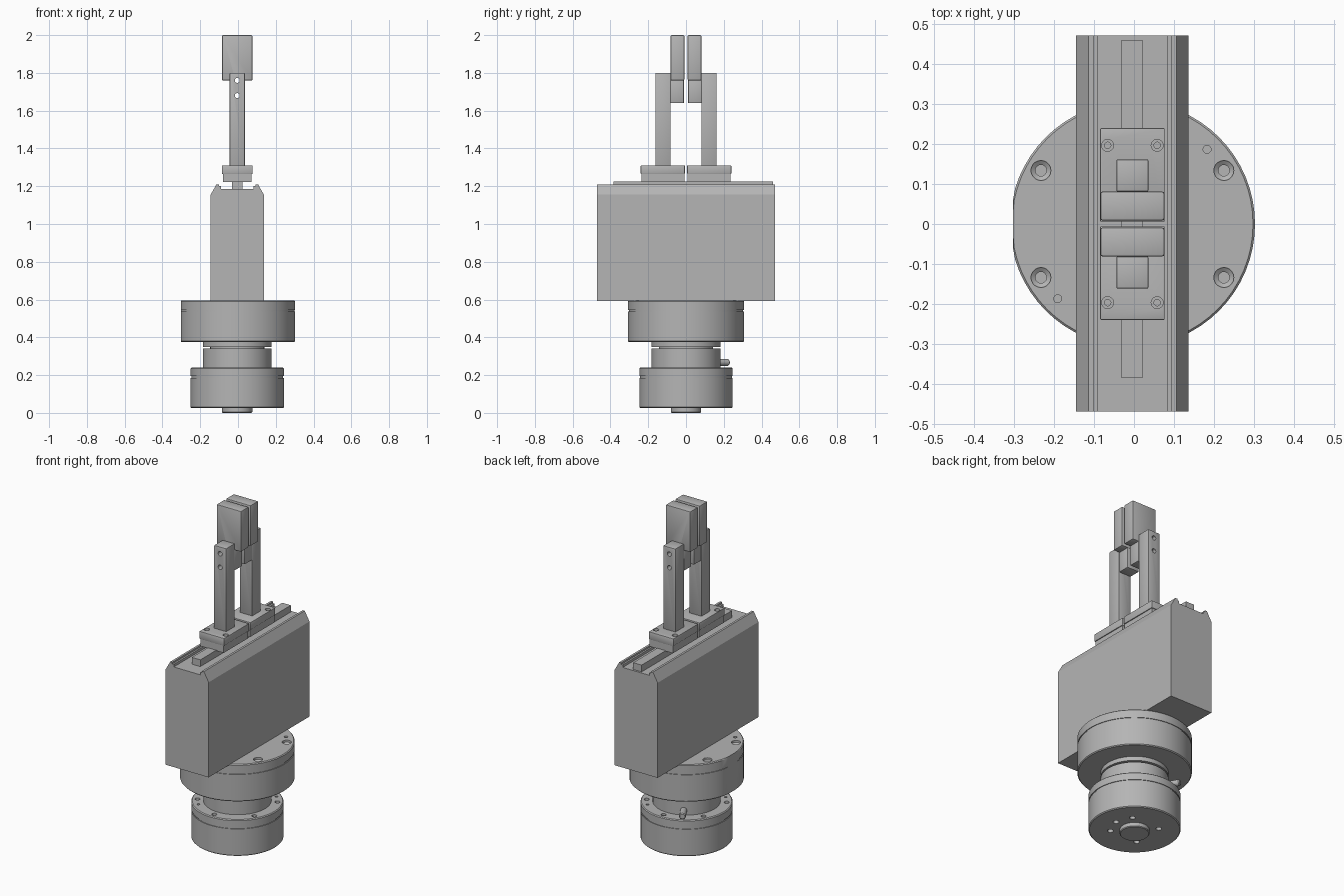
import bpy, bmesh, math
from mathutils import Matrix, Vector

cube = bpy.data.objects.get("Cube")
if cube:
    bpy.data.objects.remove(cube, do_unlink=True)

CX = -0.004  # shared axis of the tool

metal = bpy.data.materials.new("plain grey metal")
metal.use_nodes = True
GREY = (0.46, 0.46, 0.46, 1)
metal.diffuse_color = GREY
metal.node_tree.nodes["Principled BSDF"].inputs["Base Color"].default_value = GREY


def finish(bm, name):
    bmesh.ops.recalc_face_normals(bm, faces=bm.faces)
    mesh = bpy.data.meshes.new(name)
    bm.to_mesh(mesh)
    bm.free()
    mesh.materials.append(metal)
    ob = bpy.data.objects.new(name, mesh)
    bpy.context.collection.objects.link(ob)
    return ob


def activate(ob):
    bpy.ops.object.select_all(action='DESELECT')
    ob.select_set(True)
    bpy.context.view_layer.objects.active = ob


def smooth(ob):
    activate(ob)
    bpy.ops.object.shade_smooth_by_angle(angle=math.radians(30))


def lathe(bm, profile, matrix=Matrix(), seg=64):
    """Closed solid of revolution from (radius, height) points."""
    rings = []
    for r, z in profile:
        rings.append([bm.verts.new(matrix @ Vector((
            r * math.cos(math.tau * i / seg), r * math.sin(math.tau * i / seg), z)))
            for i in range(seg)])
    for a, b in zip(rings, rings[1:]):
        for i in range(seg):
            j = (i + 1) % seg
            bm.faces.new((a[i], a[j], b[j], b[i]))
    bm.faces.new(rings[0])
    bm.faces.new(rings[-1])


def box(name, x, y, z, bevel=0.0):
    bm = bmesh.new()
    size = [b - a for a, b in (x, y, z)]
    mid = [(a + b) / 2 for a, b in (x, y, z)]
    bmesh.ops.create_cube(bm, size=1, matrix=Matrix.Translation(mid) @ Matrix.Diagonal((*size, 1)))
    if bevel:
        bmesh.ops.bevel(bm, geom=bm.edges[:], offset=bevel, segments=2, affect='EDGES', profile=0.5)
    return finish(bm, name)


def prism(name, outline, axis, start, end):
    """Extrude a 2D outline (u, z) along x or y."""
    bm = bmesh.new()
    place = (lambda u, z, d: (u, d, z)) if axis == 'y' else (lambda u, z, d: (d, u, z))
    face = bm.faces.new([bm.verts.new(place(u, z, start)) for u, z in outline])
    ext = bmesh.ops.extrude_face_region(bm, geom=[face])
    move = Vector(place(0, 0, end - start))
    bmesh.ops.translate(bm, vec=move, verts=[v for v in ext["geom"] if isinstance(v, bmesh.types.BMVert)])
    return finish(bm, name)


def drill(ob, holes):
    """Cut holes given as (profile, matrix) pairs."""
    bm = bmesh.new()
    for profile, matrix in holes:
        lathe(bm, profile, matrix, 20)
    cutter = finish(bm, "hole_cutter")
    cutter.hide_render = True
    mod = ob.modifiers.new("holes", 'BOOLEAN')
    mod.operation, mod.solver, mod.object = 'DIFFERENCE', 'EXACT', cutter
    activate(ob)
    bpy.ops.object.modifier_apply(modifier=mod.name)
    bpy.data.objects.remove(cutter, do_unlink=True)


def polar(r, degrees, z):
    a = math.radians(degrees)
    return Matrix.Translation((CX + r * math.cos(a), r * math.sin(a), z))


def plain(r, depth):
    return [(r, -depth), (r, 0.02)]


def flange(r, z0, z1, groove):
    """Disc outline with softened rims and a thin groove."""
    b, g = 0.005, 0.004
    return [(r - b, z0), (r, z0 + b), (r, groove - g), (r - g, groove - g), (r - g, groove + g),
            (r, groove + g), (r, z1 - b), (r - b, z1)]


axis = Matrix.Translation((CX, 0, 0))

# Lower mounting flange with its locating boss
bm = bmesh.new()
lathe(bm, flange(0.247, 0.025, 0.24, 0.19), axis)
lower = finish(bm, "lower_flange")
holes = [(plain(0.014, 0.03), polar(0.215, a, 0.24)) for a in range(30, 390, 60)]
holes += [(plain(0.008, 0.03), polar(0.215, a, 0.24)) for a in (48, 228)]
flip = Matrix.Rotation(math.pi, 4, 'X')
holes += [(plain(0.016, 0.04), polar(0.13, a, 0.025) @ flip) for a in (0, 45, 135, 225, 315)]
drill(lower, holes)
smooth(lower)

bm = bmesh.new()
lathe(bm, [(0.08, 0.03), (0.08, 0.004), (0.076, 0)], axis)
smooth(finish(bm, "locating_boss"))

# Neck with a narrow groove near the top
bm = bmesh.new()
lathe(bm, [(0.182, 0.235), (0.182, 0.34), (0.143, 0.34), (0.143, 0.35), (0.182, 0.35), (0.182, 0.38)], axis)
smooth(finish(bm, "neck"))

# Side pin on the neck
bm = bmesh.new()
aim = Matrix.Translation((CX, 0, 0.267)) @ Matrix.Rotation(math.radians(120), 4, 'Z') @ Matrix.Rotation(math.pi / 2, 4, 'Y')
lathe(bm, [(0.018, 0.15), (0.018, 0.255), (0.014, 0.26)], aim, 24)
smooth(finish(bm, "side_pin"))

# Upper flange with one flat side and countersunk holes
bm = bmesh.new()
lathe(bm, flange(0.307, 0.375, 0.595, 0.54), axis)
for v in bm.verts:
    v.co.x = max(v.co.x, -0.303)
upper = finish(bm, "upper_flange")
stepped = [(0.014, -0.06), (0.014, -0.02), (0.025, -0.012), (0.025, 0.02)]
holes = [(stepped, Matrix.Translation((CX + sx * 0.229, sy * 0.134, 0.595))) for sx in (-1, 1) for sy in (-1, 1)]
holes += [(plain(0.01, 0.03), Matrix.Translation((CX + s * 0.187, s * 0.187, 0.595))) for s in (-1, 1)]
drill(upper, holes)
smooth(upper)

# Gripper housing: chamfered block with a channel along the top
half = [(0.141, 0.593), (0.141, 1.155), (0.11, 1.21), (0.097, 1.21), (0.097, 1.2), (0.087, 1.2), (0.087, 1.185)]
outline = [(CX + u, z) for u, z in half] + [(CX - u, z) for u, z in reversed(half)]
prism("housing", outline, 'y', -0.47, 0.472)
box("guide_rail", (CX - 0.028, CX + 0.027), (-0.385, 0.46), (1.18, 1.225))

# Two mirrored jaws
cross = Matrix.Rotation(math.pi / 2, 4, 'X')
for side, s in (("front", -1), ("back", 1)):
    def span(a, b):
        return tuple(sorted((s * a, s * b)))

    box(side + "_carriage", (CX - 0.076, CX + 0.076), span(0.008, 0.236), (1.222, 1.268))
    plate = box(side + "_jaw_plate", (CX - 0.081, CX + 0.081), span(0.006, 0.24), (1.265, 1.31), 0.003)
    counter = [(0.008, -0.04), (0.008, -0.015), (0.015, -0.015), (0.015, 0.02)]
    drill(plate, [(counter, Matrix.Translation((CX + dx, s * 0.197, 1.31))) for dx in (-0.062, 0.062)])
    smooth(plate)

    bolts = [([(0.013, -0.3), (0.013, 0.3)], Matrix.Translation((CX, 0, z)) @ cross) for z in (1.68, 1.76)]
    finger = box(side + "_finger", (CX - 0.04, CX + 0.04), span(0.081, 0.162), (1.305, 1.8), 0.004)
    drill(finger, bolts)
    smooth(finger)

    # Wide grip block narrowing to a tang bolted to the finger
    tang = box(side + "_tang", (CX - 0.04, CX + 0.04), span(0.011, 0.082), (1.64, 1.77), 0.004)
    grip = box(side + "_grip", (CX - 0.08, CX + 0.08), span(0.009, 0.081), (1.76, 2.0), 0.005)
    for part in (tang, grip):
        drill(part, bolts)
        smooth(part)
